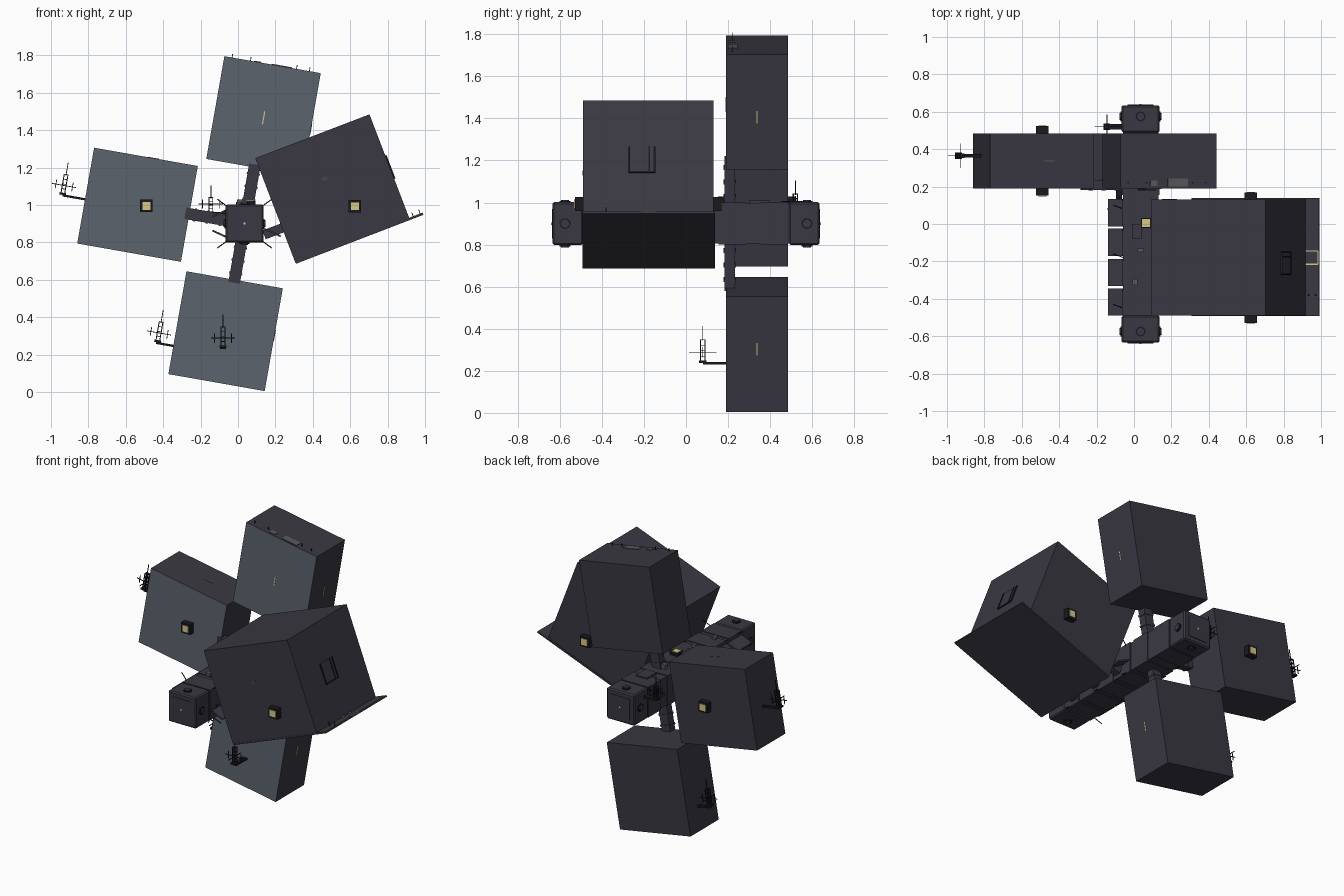
import bpy, bmesh, math
from mathutils import Matrix, Vector

old = bpy.data.objects.get("Cube")
if old:
    bpy.data.objects.remove(old)


def material(name, rgb):
    m = bpy.data.materials.new(name)
    m.use_nodes = True
    m.diffuse_color = (*rgb, 1)
    m.node_tree.nodes["Principled BSDF"].inputs["Base Color"].default_value = (*rgb, 1)
    return m


HULL = material("dark hull", (0.042, 0.039, 0.054))
PALE = material("slate front", (0.108, 0.127, 0.155))
TRIM = material("black trim", (0.010, 0.010, 0.013))
GREY = material("grey fitting", (0.10, 0.10, 0.11))
LAMP = material("yellow lamp", (0.68, 0.58, 0.24))


def frame(x, y, z, degrees=0):
    return Matrix.Translation((x, y, z)) @ Matrix.Rotation(math.radians(degrees), 4, "Y")


def finish(name, bm, mat):
    me = bpy.data.meshes.new(name)
    bm.to_mesh(me)
    bm.free()
    me.materials.append(mat)
    ob = bpy.data.objects.new(name, me)
    bpy.context.collection.objects.link(ob)
    return ob


def boxes(name, fr, parts, mat):
    """One object made of several (centre, size) boxes in a frame."""
    bm = bmesh.new()
    for loc, size in parts:
        bmesh.ops.create_cube(bm, size=1, matrix=fr @ Matrix.Translation(loc) @ Matrix.Diagonal((*size, 1)))
    return finish(name, bm, mat)


def rod(name, a, b, r, mat, sides=6):
    a, b = Vector(a), Vector(b)
    turn = (b - a).to_track_quat("Z", "Y").to_matrix().to_4x4()
    bm = bmesh.new()
    bmesh.ops.create_cone(bm, cap_ends=True, segments=sides, radius1=r, radius2=r,
                          depth=(b - a).length, matrix=Matrix.Translation((a + b) / 2) @ turn)
    return finish(name, bm, mat)


def mast(name, fr, height=0.105):
    """Lattice antenna standing on the frame origin."""
    parts = [((0, 0, 0), (0.036, 0.036, 0.012)), ((0, 0, height + 0.03), (0.004, 0.004, 0.07))]
    for sx in (-1, 1):
        for sy in (-1, 1):
            parts.append(((sx * 0.01, sy * 0.01, height / 2), (0.005, 0.005, height)))
    for i in range(4):
        parts.append(((0, 0, height * (i + 1) / 4), (0.025, 0.025, 0.004)))
    parts.append(((0, 0, 0.045), (0.13, 0.004, 0.004)))
    parts.append(((0, 0, 0.045), (0.004, 0.13, 0.004)))
    for s in (-1, 1):
        parts.append(((s * 0.045, 0, 0.045), (0.004, 0.004, 0.05)))
    boxes(name, fr, parts, TRIM)


HX, HZ = 0.035, 0.9
hub = frame(HX, 0, HZ)
spin = frame(HX, 0, HZ, 10)
slab_y = 0.3375

# Central hub: core and two docking ends
boxes("hub_core", hub, [((0, 0, 0), (0.19, 1.0, 0.19))], HULL)
boxes("hub_ribs", hub, [((0, y, 0), (0.2, 0.13, 0.2)) for y in (-0.42, -0.26, -0.1, 0.06, 0.22, 0.42)], HULL)
for s, end in ((-1, "front"), (1, "back")):
    block = boxes("hub_end_" + end, hub, [((0, s * 0.562, 0), (0.204, 0.145, 0.204))], HULL)
    bev = block.modifiers.new("edge", "BEVEL")
    bev.width, bev.segments = 0.008, 1
    boxes("end_hatch_" + end, hub, [((0, s * 0.635, 0), (0.14, 0.006, 0.14))], HULL)
    boxes("end_lamp_" + end, hub, [((0, s * 0.638, 0), (0.012, 0.006, 0.012))], LAMP)
    # Round ports on the four sides of each end
    for i in range(4):
        d = Vector((math.cos(i * math.pi / 2), 0, math.sin(i * math.pi / 2)))
        c = Vector((HX, s * 0.575, HZ))
        rod(f"port_ring_{end}_{i}", c + d * 0.09, c + d * 0.108, 0.026, TRIM, 16)
        rod(f"port_cap_{end}_{i}", c + d * 0.09, c + d * 0.113, 0.019, HULL, 16)

# Radiator plates along the hub flanks
rows = (0.06, -0.0975, -0.26, -0.4175)
for name, x, z, tilt in (("upper_left", -0.098, 0.955, -25), ("lower_left", -0.098, 0.845, 25),
                         ("lower_right", 0.19, 0.85, 25)):
    boxes("radiators_" + name, frame(x, 0, z, tilt),
          [((0, y, 0), (0.085, 0.145, 0.01)) for y in rows], HULL)
    boxes("radiator_arms_" + name, frame(x, 0, z, tilt),
          [((math.copysign(0.03, HX - x), y, 0), (0.09, 0.012, 0.006)) for y in rows], TRIM)

# Fittings on the hub roof
boxes("roof_lamp_base", hub, [((0.03, 0.005, 0.105), (0.055, 0.055, 0.03))], TRIM)
boxes("roof_lamp", hub, [((0.03, 0.005, 0.121), (0.042, 0.042, 0.008))], LAMP)
boxes("roof_fittings", hub, [((0, -0.14, 0.105), (0.03, 0.02, 0.03)), ((-0.03, -0.31, 0.105), (0.025, 0.03, 0.02)),
                             ((-0.02, 0.21, 0.11), (0.04, 0.03, 0.04))], GREY)
boxes("roof_panels", hub, [((-0.02, -0.04, 0.1), (0.05, 0.08, 0.03)), ((0.01, 0.35, 0.1), (0.08, 0.1, 0.02))], HULL)

# Thin whip aerials splayed from the hub corners
for i, (dx, dz) in enumerate(((-1, 1), (1, 1), (-1, -1), (1, -1))):
    for y in (-0.45, -0.18, 0.08):
        a = Vector((HX + dx * 0.09, y, HZ + dz * 0.09))
        rod(f"aerial_{i}_{y}", a, a + Vector((dx * 0.055, 0.02, dz * 0.04)), 0.003, TRIM)

# Three slab modules on spokes
slabs = {"top": ((0, slab_y, 0.584), (0.523, 0.295, 0.558)),
         "bottom": ((0, slab_y, -0.584), (0.523, 0.295, 0.558)),
         "right": ((-0.581, slab_y, 0), (0.563, 0.295, 0.52))}
for name, (c, size) in slabs.items():
    slab = boxes(name + "_module", spin, [(c, size)], HULL)
    slab.data.materials.append(PALE)
    for p in slab.data.polygons:
        if p.normal.y < -0.9:
            p.material_index = 1
    d = Vector(c)
    d.y = 0
    d.normalize()
    y = Vector((0, 0.208, 0))
    thick = Vector((0.062, 0.052, 0.062))
    across = Vector((abs(d.x), 0, abs(d.z)))
    boxes(name + "_spoke", spin, [(d * 0.2 + y, thick + across * 0.18)], HULL)
    boxes(name + "_spoke_collars", spin,
          [(d * r + y, Vector((0.07, 0.06, 0.07)) - across * 0.058) for r in (0.13, 0.2, 0.27)], HULL)

# Slit windows and small plates on the slabs
boxes("slab_side_slits", spin, [((0.262, slab_y, z), (0.004, 0.006, 0.06)) for z in (0.56, -0.56)], LAMP)
boxes("slab_front_slit", spin, [((0.002, 0.19, 0.575), (0.006, 0.005, 0.07))], LAMP)
boxes("slab_roof_slit", spin, [((-0.54, slab_y, 0.26), (0.06, 0.006, 0.004))], GREY)
boxes("roof_hatches", spin, [((0.05, 0.222, 0.863), (0.11, 0.045, 0.008)),
                             ((-0.08, 0.218, 0.863), (0.04, 0.03, 0.008))], GREY)
boxes("roof_spikes", spin, [((x, 0.22, 0.868), (0.004, 0.004, 0.03)) for x in (-0.22, -0.12, 0.13, 0.2)], TRIM)

# Large module with extended floor plate
big = frame(0.505, -0.18, 1.087, -21)
boxes("large_module", big, [((0, 0, 0), (0.654, 0.62, 0.6))], HULL)
boxes("floor_plate", big, [((0.04, 0.003, -0.3), (0.728, 0.632, 0.01))], HULL)
boxes("floor_plate_marks", big, [((0.365, y, -0.294), (0.07, 0.006, 0.005)) for y in (-0.035, 0.035)]
      + [((0.4, 0, -0.294), (0.006, 0.07, 0.005))], LAMP)
boxes("plate_spikes", big, [((x, -0.2, -0.285), (0.004, 0.004, 0.03)) for x in (0.35, 0.39)], TRIM)
boxes("large_module_arms", big, [((-0.36, y, -0.1), (0.14, 0.05, 0.05)) for y in (-0.2, 0, 0.2)], HULL)
# Doorway on the outer face
boxes("doorway_panel", big, [((0.328, -0.03, 0), (0.006, 0.11, 0.13))], HULL)
boxes("doorway_frame", big, [((0.33, y, 0), (0.008, 0.008, 0.13)) for y in (-0.09, 0.005, 0.03)]
      + [((0.33, -0.03, -0.065), (0.008, 0.125, 0.008))], TRIM)
boxes("front_vents", big, [((-0.02, -0.311, z), (0.03, 0.004, 0.004)) for z in (0.06, 0.07)], GREY)

# Boxed lamp windows on both faces of two modules
for name, x, z, lo, hi in (("large", 0.625, 0.993, -0.49, 0.13), ("right", -0.49, 0.995, 0.19, 0.485)):
    for side, y, s in (("front", lo, -1), ("back", hi, 1)):
        f = frame(x, y, z)
        boxes(f"{name}_window_box_{side}", f, [((0, s * 0.018, 0), (0.066, 0.04, 0.066))], TRIM)
        boxes(f"{name}_window_{side}", f, [((0, s * 0.039, 0), (0.042, 0.006, 0.042))], LAMP)

# Antenna masts and their arms
boxes("mast_arms", spin, [((-0.92, 0.365, -0.02), (0.13, 0.02, 0.012)),
                          ((-0.305, 0.365, -0.71), (0.1, 0.02, 0.012))], TRIM)
mast("side_mast", spin @ frame(-0.985, 0.365, -0.012))
mast("lower_mast", spin @ frame(-0.348, 0.365, -0.7))
mast("front_mast", frame(-0.08, 0.08, 0.243))
boxes("front_mast_arm", frame(-0.08, 0.14, 0.235), [((0, 0, 0), (0.03, 0.12, 0.012))], TRIM)
mast("hub_mast", frame(-0.145, 0.52, 0.96), 0.08)
boxes("hub_mast_arm", frame(-0.1, 0.52, 0.955), [((0, 0, 0), (0.1, 0.03, 0.015))], TRIM)
